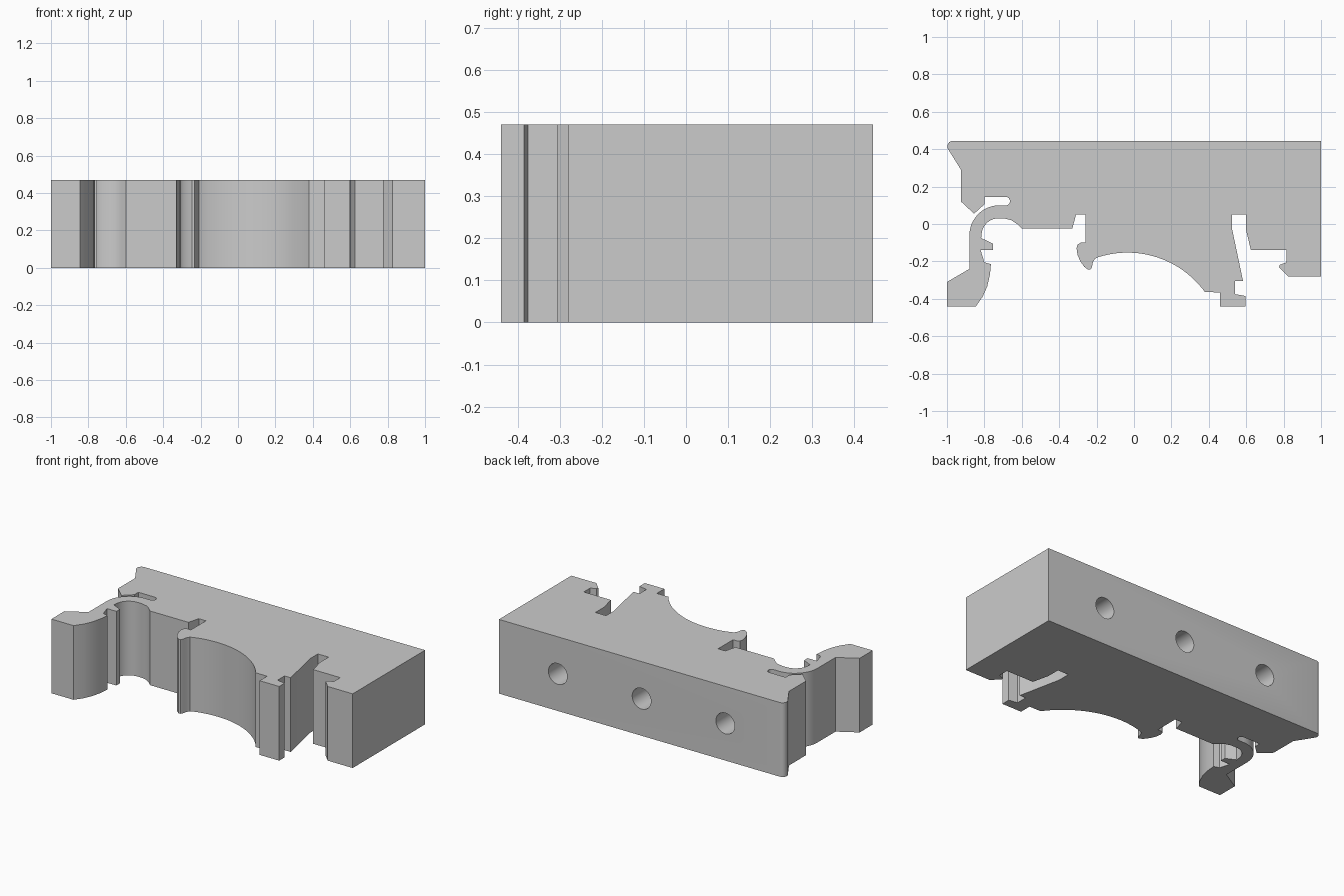
import bpy, bmesh
from math import cos, sin, radians, pi
from mathutils import Matrix

if "Cube" in bpy.data.objects:
    bpy.data.objects.remove(bpy.data.objects["Cube"])

H = 0.47


def arc(cx, cy, r, a0, a1, n):
    """Points on a circular arc, angles in degrees."""
    return [(cx + r * cos(radians(a0 + (a1 - a0) * i / n)),
             cy + r * sin(radians(a0 + (a1 - a0) * i / n))) for i in range(n + 1)]


# Outline, counter-clockwise from the back right corner
outline = [(1, 0.445)]
# rounded back left corner and hooked left end
outline += arc(-0.968, 0.415, 0.03, 90, 205, 6)
outline += [(-0.925, 0.29), (-0.925, 0.12), (-0.855, 0.055), (-0.80, 0.105), (-0.80, 0.145)]
# slot with round end, then the outside of the spring arm
outline += arc(-0.686, 0.122, 0.023, 90, -90, 8)
outline += arc(-0.72, -0.06, 0.16, 90, 180, 12)
outline += [(-0.88, -0.24), (-1, -0.31), (-1, -0.44), (-0.845, -0.44)]
# inside of the spring arm with its small notch
outline += [(-0.81, -0.39), (-0.785, -0.335), (-0.77, -0.27), (-0.765, -0.215),
            (-0.80, -0.205), (-0.82, -0.14), (-0.755, -0.14), (-0.755, -0.105),
            (-0.817, -0.075)]
outline += arc(-0.725, -0.06, 0.09, 180, 90, 10)
outline += [(-0.69, 0.029), (-0.655, 0.02), (-0.625, 0), (-0.60, -0.025),
            (-0.33, -0.025), (-0.31, 0.05), (-0.26, 0.05), (-0.26, -0.10)]
# rounded catch left of the large arch
outline += [(-0.285, -0.10), (-0.302, -0.11), (-0.307, -0.13), (-0.302, -0.165),
            (-0.287, -0.20), (-0.265, -0.23), (-0.245, -0.244), (-0.232, -0.243),
            (-0.225, -0.23), (-0.22, -0.205), (-0.208, -0.185)]
# large shallow arch
outline += arc(-0.035, -0.665, 0.512, 107.5, 35.9, 24)
# right foot and the tapered slot
outline += [(0.46, -0.365), (0.46, -0.44), (0.597, -0.44), (0.597, -0.385),
            (0.54, -0.375), (0.54, -0.305), (0.583, -0.305), (0.525, -0.03),
            (0.525, 0.05), (0.60, 0.05), (0.60, -0.035), (0.625, -0.14)]
# right jaw
outline += [(0.815, -0.14), (0.815, -0.205), (0.78, -0.218), (0.775, -0.23),
            (0.825, -0.28), (1, -0.28)]


def add_object(name, bm):
    bmesh.ops.recalc_face_normals(bm, faces=bm.faces)
    mesh = bpy.data.meshes.new(name)
    bm.to_mesh(mesh)
    bm.free()
    obj = bpy.data.objects.new(name, mesh)
    bpy.context.collection.objects.link(obj)
    return obj


# Extruded clip body
bm = bmesh.new()
face = bm.faces.new([bm.verts.new((x, y, 0)) for x, y in outline])
ext = bmesh.ops.extrude_face_region(bm, geom=[face])
bmesh.ops.translate(bm, vec=(0, 0, H),
                    verts=[v for v in ext["geom"] if isinstance(v, bmesh.types.BMVert)])
body = add_object("clip_body", bm)

# Three blind holes in the back face
bm = bmesh.new()
for x in (-0.587, 0, 0.587):
    bmesh.ops.create_cone(bm, cap_ends=True, segments=32, radius1=0.066, radius2=0.066,
                          depth=0.6, matrix=Matrix.Translation((x, 0.445, H / 2))
                          @ Matrix.Rotation(pi / 2, 4, "X"))
cutter = add_object("hole_cutter", bm)
cutter.hide_render = True

mod = body.modifiers.new("holes", "BOOLEAN")
mod.operation = "DIFFERENCE"
mod.solver = "EXACT"
mod.object = cutter
bpy.context.view_layer.objects.active = body
body.select_set(True)
cutter.select_set(False)
bpy.ops.object.modifier_apply(modifier=mod.name)
bpy.data.objects.remove(cutter)

# Smooth curved walls, crisp corners
bpy.ops.object.shade_smooth_by_angle(angle=radians(28))
